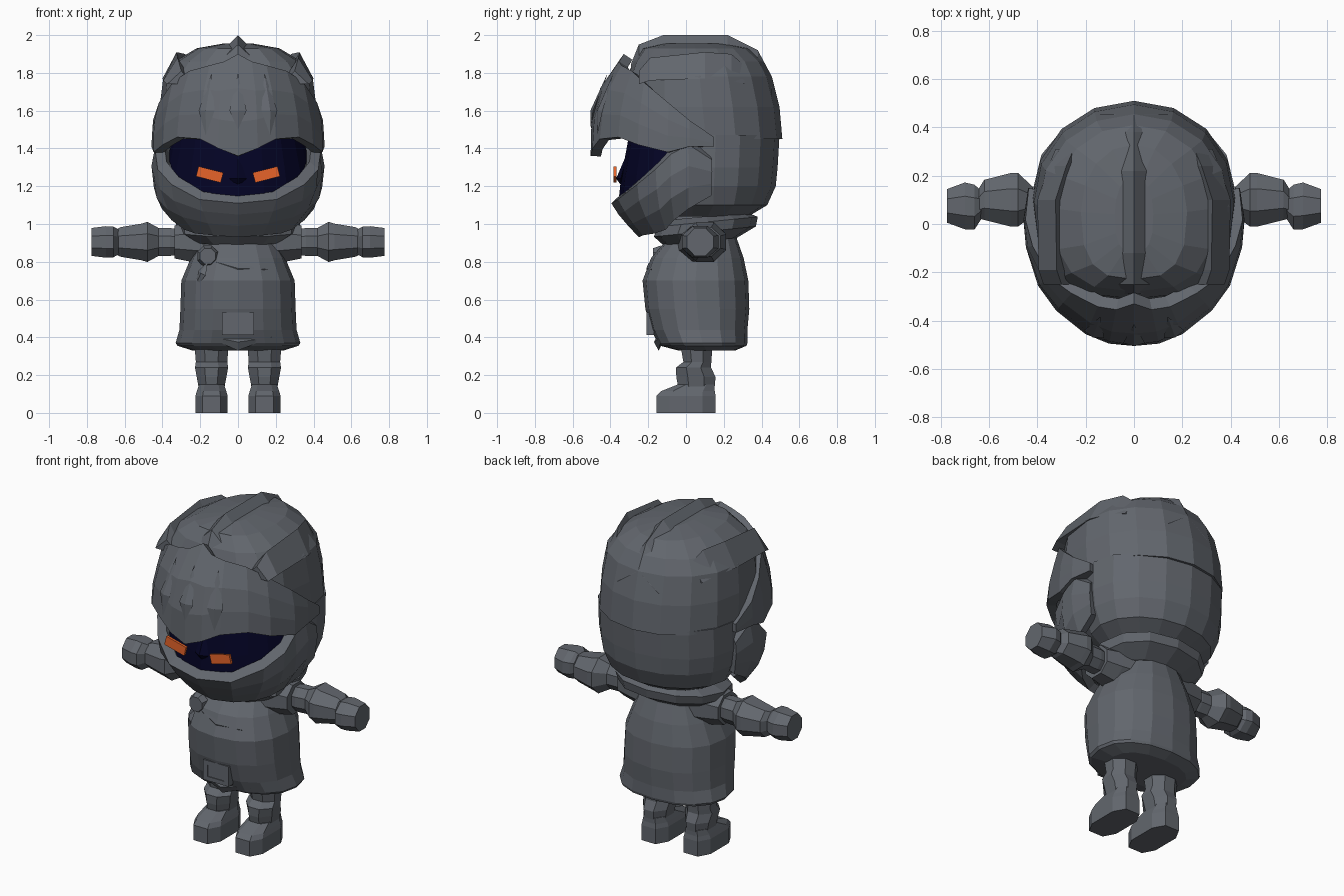
import bpy, bmesh, math
from mathutils import Vector, Matrix

old = bpy.data.objects.get("Cube")
if old:
    bpy.data.objects.remove(old, do_unlink=True)


def material(name, rgb):
    m = bpy.data.materials.new(name)
    m.use_nodes = True
    m.diffuse_color = (*rgb, 1)
    bsdf = next(n for n in m.node_tree.nodes if n.type == 'BSDF_PRINCIPLED')
    bsdf.inputs["Base Color"].default_value = (*rgb, 1)
    return m


GREY = material("slate grey", (0.122, 0.134, 0.154))
NAVY = material("dark navy", (0.001, 0.001, 0.018))
ORANGE = material("glowing orange", (0.88, 0.14, 0.025))


def make(name, verts, faces, mat, fix_normals=True):
    me = bpy.data.meshes.new(name)
    me.from_pydata([tuple(v) for v in verts], [], faces)
    if fix_normals:
        bm = bmesh.new()
        bm.from_mesh(me)
        bmesh.ops.recalc_face_normals(bm, faces=bm.faces)
        bm.to_mesh(me)
        bm.free()
    me.materials.append(mat)
    ob = bpy.data.objects.new(name, me)
    bpy.context.collection.objects.link(ob)
    return ob


def loft(name, rings, sides=12, power=2, front_power=None, place=lambda v: v, tilt=0):
    """Closed skin over rings of (height, half width, front, back)."""
    verts, faces = [], []
    for z, rx, front, back in rings:
        mid, half = (front + back) / 2, (back - front) / 2
        for i in range(sides):
            a = 2 * math.pi * (i + 0.5 * (sides == 8)) / sides
            c, s = math.cos(a), math.sin(a)
            p = front_power if front_power and s < 0 else power
            x = rx * math.copysign(abs(c) ** (2 / p), c)
            y = mid + half * math.copysign(abs(s) ** (2 / p), s)
            verts.append(place(Vector((x, y, z + tilt * y))))
    for r in range(len(rings) - 1):
        for i in range(sides):
            j = (i + 1) % sides
            faces.append((r * sides + i, r * sides + j,
                          (r + 1) * sides + j, (r + 1) * sides + i))
    faces.append(tuple(range(sides)))
    faces.append(tuple(range((len(rings) - 1) * sides, len(rings) * sides)))
    return make(name, verts, faces, GREY)


def lerp_table(table, t):
    for (a, va), (b, vb) in zip(table, table[1:]):
        if t <= b:
            return va + (vb - va) * max(0, (t - a) / (b - a))
    return table[-1][1]


def band(name, columns, rx, ry, profile, thick, mat=GREY, lip=0):
    """Mirrored curved shell; columns are (angle from front, bottom, top).
    A lip adds a rim that slopes inward and up."""
    cols = [(-a, lo, hi) for a, lo, hi in reversed(columns[1:])] + columns
    verts, faces = [], []
    for a, lo, hi in cols:
        t = math.radians(a)
        heights = [lo + (hi - lo) * r / 3 for r in range(4)]
        points = [(lerp_table(profile, z), z) for z in heights]
        if lip:
            points.append((points[-1][0] * .89, hi + lip))
        verts += [(rx * k * math.sin(t), -ry * k * math.cos(t), z) for k, z in points]
    rows = len(verts) // len(cols)
    for c in range(len(cols) - 1):
        for r in range(rows - 1):
            i = c * rows + r
            faces.append((i, i + rows, i + rows + 1, i + 1))
    ob = make(name, verts, faces, mat, False)
    mod = ob.modifiers.new("thickness", 'SOLIDIFY')
    mod.thickness = thick
    mod.offset = -1
    return ob


def spike(name, a, mid, b, width, depth, mat=GREY):
    """Long diamond from a to b, widest around mid."""
    a, mid, b = Vector(a), Vector(mid), Vector(b)
    along = (b - a).normalized()
    out = Vector((mid.x, mid.y, 0)).normalized()
    side = along.cross(out).normalized()
    ring = [mid + side * width, mid + out * depth, mid - side * width, mid - out * depth]
    faces = [(i, (i + 1) % 4, 4) for i in range(4)] + [((i + 1) % 4, i, 5) for i in range(4)]
    return make(name, ring + [a, b], faces, mat)


def fin(name, stations, half):
    """Triangular ridge running front to back; stations are (x, y, base, top)."""
    verts, faces = [], []
    for x, y, base, top in stations:
        verts += [(x - half, y, base), (x, y, top), (x + half, y, base)]
    for r in range(len(stations) - 1):
        for i in range(3):
            j = (i + 1) % 3
            faces.append((3 * r + i, 3 * r + j, 3 * r + 3 + j, 3 * r + 3 + i))
    n = len(verts)
    return make(name, verts, faces + [(0, 1, 2), (n - 3, n - 2, n - 1)], GREY)


def box(name, centre, size, mat=GREY, tilt=0):
    bm = bmesh.new()
    bmesh.ops.create_cube(bm, size=1)
    bm.transform(Matrix.Translation(centre) @ Matrix.Rotation(tilt, 4, 'Y')
                 @ Matrix.Diagonal((*size, 1)))
    me = bpy.data.meshes.new(name)
    bm.to_mesh(me)
    bm.free()
    me.materials.append(mat)
    ob = bpy.data.objects.new(name, me)
    bpy.context.collection.objects.link(ob)
    return ob


# Helmet back: lower bowl, then the upper dome that overlaps it
loft("helmet_lower", [(1.04, .26, -.1, .33), (1.1, .36, -.14, .43), (1.2, .4, -.18, .475),
                      (1.3, .415, -.18, .485), (1.47, .415, -.18, .495)], sides=16)
loft("helmet_dome", [(1.45, .42, -.3, .51), (1.62, .415, -.32, .495), (1.78, .395, -.31, .455),
                     (1.86, .335, -.28, .41), (1.93, .22, -.23, .33), (1.955, .08, -.12, .2)],
     sides=16, power=2.05, front_power=2.7)

# Crest and the two curved side ridges
fin("crest", [(0, -.29, 1.75, 1.85), (0, -.25, 1.82, 1.95), (0, -.12, 1.86, 2),
              (0, .22, 1.86, 2), (0, .38, 1.76, 1.92), (0, .455, 1.68, 1.78)], .14)
for s, label in ((1, "left"), (-1, "right")):
    fin(label + "_helmet_ridge", [(s * .3, -.25, 1.74, 1.81), (s * .32, -.19, 1.76, 1.88),
                                  (s * .325, .1, 1.77, 1.91), (s * .28, .24, 1.76, 1.9),
                                  (s * .25, .31, 1.74, 1.84)], .075)

# Raised visor with a pointed brow
visor_profile = [(1.36, .505), (1.42, .51), (1.55, .5), (1.77, .44), (1.9, .33)]
band("visor", [(0, 1.36, 1.9), (13, 1.4, 1.86), (26, 1.45, 1.84), (45, 1.46, 1.81),
               (60, 1.42, 1.75), (79, 1.38, 1.64), (92, 1.41, 1.55), (107, 1.41, 1.46)],
     .9, 1, visor_profile, .055)


def on_visor(angle, z, lift):
    k, t = lerp_table(visor_profile, z) + lift, math.radians(angle)
    return (.9 * k * math.sin(t), -k * math.cos(t), z)


for angle, bottom, label in ((0, 1.5, "centre"), (22, 1.47, "left"), (-22, 1.47, "right")):
    spike(label + "_visor_rib", on_visor(angle, 1.8, 0), on_visor(angle, 1.6, .006),
          on_visor(angle, bottom, 0), .045, .014)

# Jaw guard
band("jaw_guard", [(0, .93, 1.11), (28, .94, 1.13), (52, .95, 1.21), (68, .97, 1.29),
                   (79, 1.02, 1.37), (92, 1.08, 1.42), (109, 1.15, 1.34)],
     .46, .43, [(.93, .58), (1.03, .8), (1.13, .95), (1.3, 1), (1.4, .95)], .05, lip=.04)

# Dark face, nose and glowing eyes
band("face", [(0, 1.12, 1.47), (20, 1.13, 1.47), (40, 1.17, 1.47), (58, 1.25, 1.47),
              (72, 1.32, 1.46), (84, 1.36, 1.42)], .385, .335,
     [(1.1, 1.07), (1.2, 1.05), (1.47, .9)], .03, NAVY)
spike("nose", (0, -.31, 1.38), (0, -.345, 1.24), (0, -.34, 1.2), .045, .025, NAVY)
for s, label in ((1, "left"), (-1, "right")):
    box(label + "_eye", (s * .15, -.375, 1.262), (.135, .015, .055), ORANGE, -s * .25)

# Tunic, with its hem turned under
loft("tunic", [(.33, .24, -.04, .26), (.355, .32, -.135, .32), (.37, .33, -.15, .325),
               (.44, .31, -.185, .325), (.55, .305, -.215, .335), (.7, .3, -.23, .33),
               (.82, .25, -.185, .305), (.92, .2, -.1, .27), (1.06, .16, -.05, .24)],
     sides=16, power=2.3)
loft("collar", [(.9, .24, -.12, .27), (.95, .32, -.17, .37), (1, .33, -.15, .38),
                (1.03, .25, -.1, .32)], power=2.2, tilt=.1)

# Cloth folds
spike("chest_fold", (-.12, -.175, .8), (0, -.2, .765), (.16, -.18, .76), .025, .01)
spike("side_fold", (-.16, -.17, .8), (-.19, -.18, .74), (-.23, -.14, .66), .03, .01)

# Round clasp
loft("clasp", [(-.02, .06, -.06, .06), (.02, .045, -.045, .045)], sides=8,
     place=lambda v: Vector((v.x - .16, -.155 - v.z, v.y + .83)))

# Belt buckle frame and hanging flap
for z in (.425, .52):
    box("buckle_bar", (0, -.19, z), (.17, .04, .025))
for x in (-.07, .07):
    box("buckle_side", (x, -.19, .472), (.03, .04, .11))
box("buckle_plate", (0, -.185, .472), (.12, .04, .08))
spike("front_flap", (-.18, -.13, .41), (0, -.145, .375), (.18, -.13, .4), .045, .025)

# Arms, fists, legs and boots
for s, label in ((1, "left"), (-1, "right")):
    along_x = lambda v: Vector((s * v.z, v.y, v.x + .905))
    loft(label + "_shoulder", [(.14, .12, -.06, .22), (.24, .115, -.04, .2), (.335, .095, -.02, .18)],
         sides=8, place=along_x)
    loft(label + "_arm", [(.3, .07, .03, .15), (.36, .08, .02, .16), (.42, .08, .03, .16),
                          (.48, .115, -.02, .22), (.51, .105, -.02, .22), (.62, .085, .01, .19),
                          (.65, .07, .02, .14)], sides=8, place=along_x)
    loft(label + "_fist", [(.63, .07, .02, .14), (.66, .088, -.03, .17), (.7, .09, -.03, .18),
                           (.775, .08, 0, .15)], sides=8, place=along_x)
    beside = lambda v: Vector((v.x + s * .14, v.y, v.z))
    loft(label + "_leg", [(.38, .1, -.04, .15), (.27, .09, -.02, .14), (.24, .095, -.06, .14),
                          (.19, .085, -.06, .165), (.14, .075, -.05, .16), (.06, .08, -.05, .16)],
         sides=8, place=beside)
    loft(label + "_boot", [(0, .09, -.165, .165), (.09, .09, -.165, .165), (.115, .082, -.14, .16),
                           (.15, .07, -.05, .155)], sides=8, power=3, place=beside)
